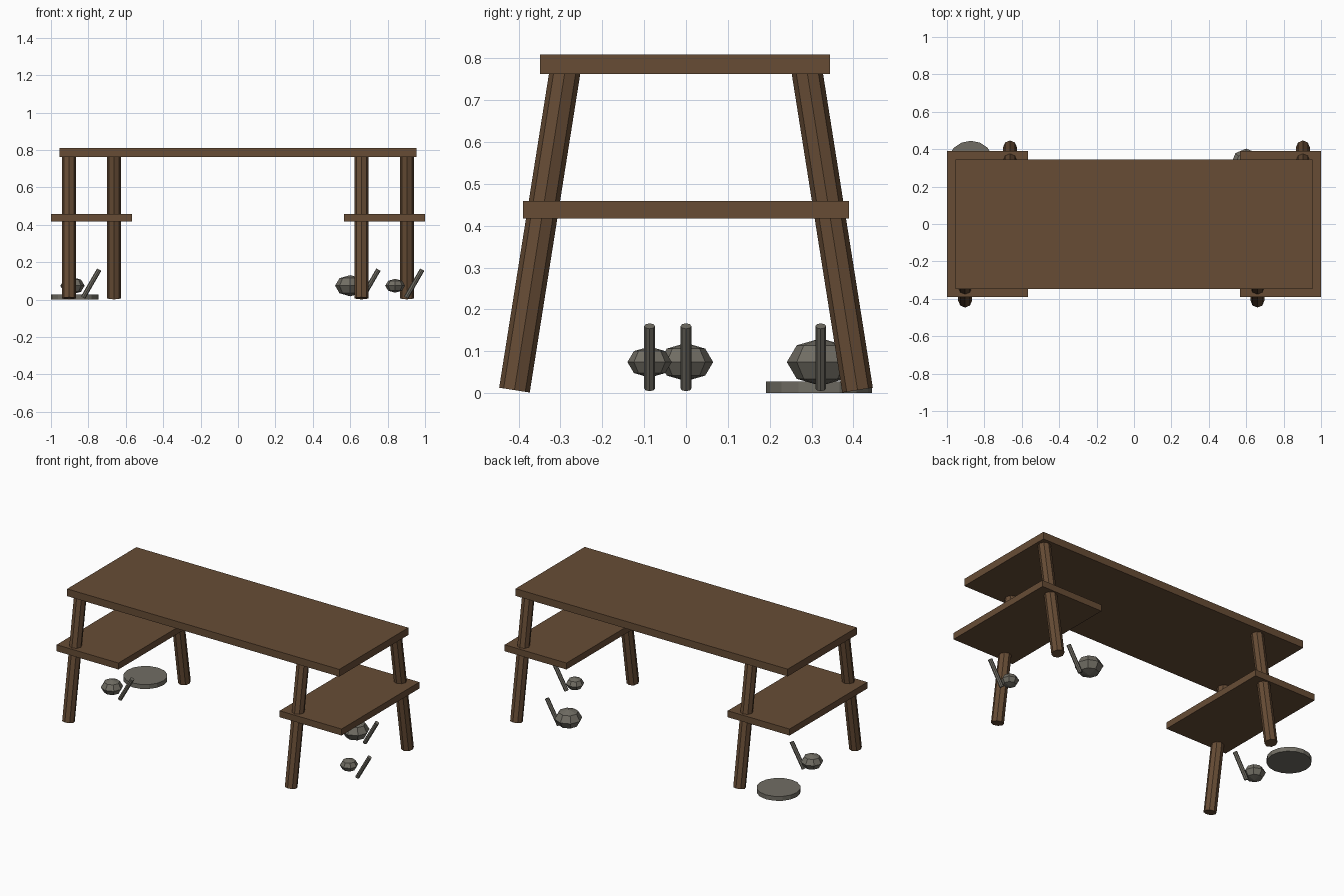
import bpy
import math
from mathutils import Vector

cube = bpy.data.objects.get("Cube")
if cube:
    bpy.data.objects.remove(cube, do_unlink=True)


def material(name, color):
    m = bpy.data.materials.new(name)
    m.use_nodes = True
    m.diffuse_color = color
    m.node_tree.nodes["Principled BSDF"].inputs["Base Color"].default_value = color
    return m


wood = material("brown wood", (0.135, 0.073, 0.036, 1))
stone = material("grey stone", (0.165, 0.155, 0.128, 1))


def finish(name, mat):
    ob = bpy.context.object
    ob.name = name
    ob.data.materials.append(mat)
    return ob


def board(name, center, size):
    bpy.ops.mesh.primitive_cube_add(size=1, location=center)
    ob = finish(name, wood)
    ob.scale = size
    return ob


def rod(name, start, end, radius, mat, sides=8):
    a, b = Vector(start), Vector(end)
    bpy.ops.mesh.primitive_cylinder_add(vertices=sides, radius=radius, depth=(b - a).length,
                                        location=(a + b) / 2)
    ob = finish(name, mat)
    # Lean about a single axis so the facets stay square to the table
    d = b - a
    if abs(d.y) > abs(d.x):
        ob.rotation_euler.x = -math.atan2(d.y, d.z)
    else:
        ob.rotation_euler.y = math.atan2(d.x, d.z)
    return ob


# Table top and the two lower shelves
board("table_top", (0, -0.002, 0.786), (1.91, 0.693, 0.046))
for side, s in (("left", 1), ("right", -1)):
    board(side + "_shelf", (s * 0.783, 0, 0.438), (0.434, 0.78, 0.041))

# Splayed legs, staggered along the table
for name, x, s in (("front_right_leg", -0.903, -1), ("front_left_leg", 0.66, -1),
                   ("back_right_leg", -0.663, 1), ("back_left_leg", 0.903, 1)):
    rod(name, (x, s * 0.41, 0.007), (x, s * 0.289, 0.77), 0.037, wood)

# Faceted stones, each with a leaning rod beside it
for name, x, y, r, rod_x in (("right", -0.885, 0, 0.065, -0.785),
                             ("back_left", 0.6, 0.322, 0.081, 0.708),
                             ("front_left", 0.84, -0.087, 0.053, 0.942)):
    bpy.ops.mesh.primitive_uv_sphere_add(segments=8, ring_count=4, radius=r, location=(x, y, 0.074))
    finish(name + "_stone", stone).scale.z = 0.7
    rod(name + "_rod", (rod_x - 0.043, y, 0.011), (rod_x + 0.043, y, 0.16), 0.013, stone)

# Flat round slab on the ground
rod("round_slab", (-0.873, 0.318, 0), (-0.873, 0.318, 0.028), 0.127, stone, 16)
